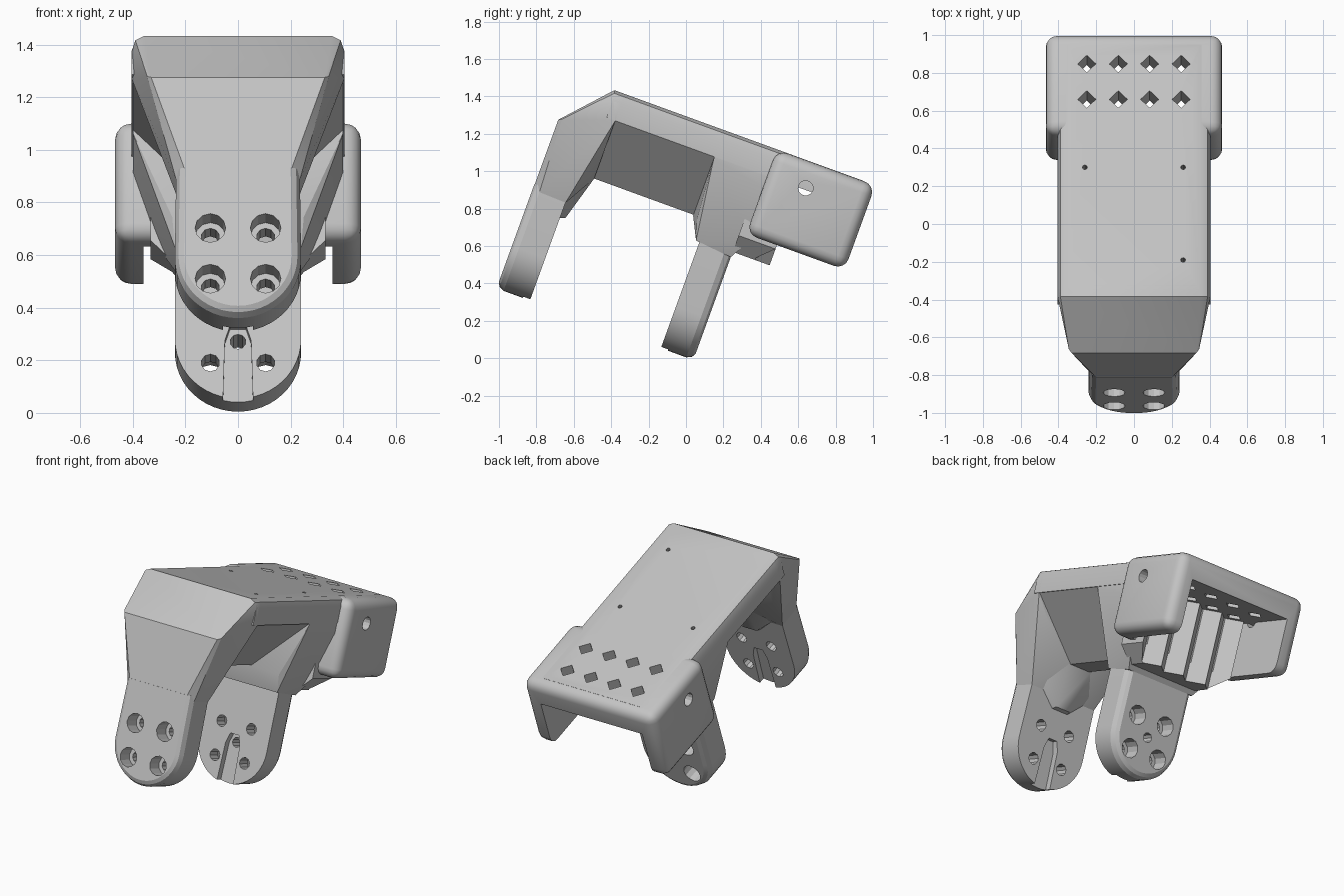
import bpy, bmesh, math
from mathutils import Matrix

if "Cube" in bpy.data.objects:
    bpy.data.objects.remove(bpy.data.objects["Cube"])

# Parts are built upright (y along the plate), then tilted 20 degrees.
TILT = Matrix.Rotation(math.radians(-20), 4, 'X')
grey = bpy.data.materials.new("light grey plastic")
grey.diffuse_color = (0.55, 0.55, 0.55, 1)
grey.use_nodes = True
grey.node_tree.nodes["Principled BSDF"].inputs["Base Color"].default_value = grey.diffuse_color
parts = []


def finish(bm, name, keep=True):
    bmesh.ops.recalc_face_normals(bm, faces=bm.faces)
    me = bpy.data.meshes.new(name)
    bm.to_mesh(me)
    bm.free()
    ob = bpy.data.objects.new(name, me)
    bpy.context.collection.objects.link(ob)
    if keep:
        me.materials.append(grey)
        parts.append(ob)
    else:
        ob.hide_render = True
    return ob


def hull(name, pts, mirror=False, keep=True):
    bm = bmesh.new()
    pts = list(pts) + ([(-x, y, z) for x, y, z in pts] if mirror else [])
    for p in pts:
        bm.verts.new(p)
    res = bmesh.ops.convex_hull(bm, input=bm.verts)
    bmesh.ops.delete(bm, geom=[v for v in res['geom_interior'] if isinstance(v, bmesh.types.BMVert)],
                     context='VERTS')
    bmesh.ops.dissolve_limit(bm, angle_limit=0.01, verts=bm.verts, edges=bm.edges)
    return finish(bm, name, keep)


def box(name, lo, hi, keep=True, bevel=0):
    bm = bmesh.new()
    bmesh.ops.create_cube(bm, size=1)
    for v in bm.verts:
        v.co = [(a + b) / 2 + c * (b - a) for a, b, c in zip(lo, hi, v.co)]
    if bevel:
        bmesh.ops.bevel(bm, geom=bm.edges[:], offset=bevel, segments=4, profile=0.5, affect='EDGES')
    return finish(bm, name, keep)


def rod(r, length, centre, axis='Z', sides=16):
    bm = bmesh.new()
    rot = {'X': Matrix.Rotation(math.pi / 2, 4, 'Y'),
           'Y': Matrix.Rotation(math.pi / 2, 4, 'X'), 'Z': Matrix()}[axis]
    bmesh.ops.create_cone(bm, cap_ends=True, segments=sides, radius1=r, radius2=r, depth=length,
                          matrix=Matrix.Translation(centre) @ rot)
    return finish(bm, "cutter", False)


def cut(obs, cutters):
    for ob in obs:
        for c in cutters:
            m = ob.modifiers.new("cut", 'BOOLEAN')
            m.operation, m.object, m.solver = 'DIFFERENCE', c, 'EXACT'
            bpy.context.view_layer.objects.active = ob
            bpy.ops.object.modifier_apply(modifier=m.name)
    for c in cutters:
        bpy.data.objects.remove(c)


def leg(name, y_out, y_in, neck, top, centre_hole):
    # Round-ended leg with a softened outer rim
    s = 1 if y_in > y_out else -1
    pts = []
    for y, d in ((y_out, .035), (y_out + s * .012, .014), (y_out + s * .04, 0), (y_in, 0)):
        r = .24 - d
        pts += [(r * math.cos(a), y, .245 + r * math.sin(a))
                for a in [-math.pi * i / 24 for i in range(25)]]
        pts += [(sx * (neck - d), y, top) for sx in (-1, 1)]
    ob = hull(name, pts)
    mid = (y_out + y_in) / 2
    cutters = [rod(.03, .5, (0, mid, .25), 'Y', 10)] if centre_hole else []
    for x in (-.105, .105):
        for z in (.15, .355):
            cutters += [rod(.058, .2, (x, y_out, z), 'Y', 12), rod(.035, .5, (x, mid, z), 'Y', 10)]
    # Slot on the inner face
    cutters.append(hull("slot", [(x, y_in + dy, z) for dy in (-.04, .04) for x, z in
                                 ((.06, -.1), (.05, .24), (.03, .3))], True, False))
    cut([ob], cutters)


# Legs
leg("front_leg", -1.08, -.89, .235, .6, False)
leg("rear_leg", .04, -.145, .24, .62, True)

# Front bracket: flared sheet tapering down into the front leg, with an inner gusset
hull("front_bracket", [(.33, -1.078, .965), (.345, -1.06, .975), (.195, -1.078, .57), (.235, -1.04, .565),
                       (.355, -.85, 1.216), (.39, -.845, 1.2), (.404, -.835, 1.16), (.404, -.79, 1.16),
                       (.39, -.79, 1.2), (.355, -.79, 1.216), (.404, -.79, 1.064), (.29, -.79, .92),
                       (.235, -.87, .64), (.08, -.79, .735), (.235, -.89, .56)], True)
hull("front_gusset", [(.08, -.79, .735), (.2, -.86, .66), (.05, -.862, .485), (.06, -.9, .47),
                      (.2, -.9, .6)], True)

# Rear bracket flaring from the rear leg up to the plate
hull("rear_bracket", [(.4, -.225, 1.1), (.4, .1, 1.1), (.4, -.225, 1.05), (.4, .1, 1.0),
                      (.07, -.225, .73), (.25, -.2, .72), (.24, -.165, .61), (.24, .04, .59),
                      (.3, .1, .7)], True)

# Top plate with rounded long edges
edge = ((.404, 1.064), (.404, 1.16), (.39, 1.2), (.355, 1.216))
plate = hull("top_plate", [(x, y, z) for y in (-.84, .57) for x, z in edge], True)

# Wedge keel under the plate between the brackets
hull("keel", [(x, y, z) for y in (-.8, -.215) for x, z in ((.402, 1.066), (.3, 1.08), (.07, .735))], True)

# Rear housing, open to the back and below
housing = box("rear_housing", (-.467, .075, .735), (.467, .635, 1.215), True, .06)
cut([housing], [box("cavity", (-.36, .17, .5), (.36, .8, 1.064), False)])

# Ribbed wall inside the housing
bm = bmesh.new()
prof = [(-.333, .04), (.333, .04)] + [(.333 - i * .0833, .25 if i % 2 == 0 else .165) for i in range(9)]
face = bm.faces.new([bm.verts.new((x, y, .62)) for x, y in prof])
ext = bmesh.ops.extrude_face_region(bm, geom=[face])
bmesh.ops.translate(bm, vec=(0, 0, .46), verts=[v for v in ext['geom'] if isinstance(v, bmesh.types.BMVert)])
ribs = finish(bm, "ribbed_wall")
cut([ribs], [hull("corner", [(s * x, y, z) for y in (-.1, .5) for x, z in
                             ((.22, .6), (.38, .76), (.5, .6), (.22, .5))], False, False) for s in (-1, 1)])

# Diamond vents, small pilot holes and side screw holes
vents = [rod(.048, 1.4, (x, y, 1.0), 'Z', 4) for x in (-.25, -.083, .083, .25) for y in (.26, .46)]
cut([plate, housing, ribs], vents)
cut([plate], [rod(.013, .4, (x, y, 1.15), 'Z', 8) for x, y in ((-.26, -.123), (.26, -.123), (.26, -.645))])
cut([housing], [rod(.04, .2, (s * .455, .29, 1.074), 'X', 14) for s in (-1, 1)])

# Tilt everything into place and shade
for ob in parts:
    ob.data.transform(TILT)
    ob.data.update()
bpy.ops.object.select_all(action='DESELECT')
for ob in parts:
    ob.select_set(True)
bpy.context.view_layer.objects.active = parts[0]
bpy.ops.object.shade_smooth_by_angle(angle=math.radians(25))
